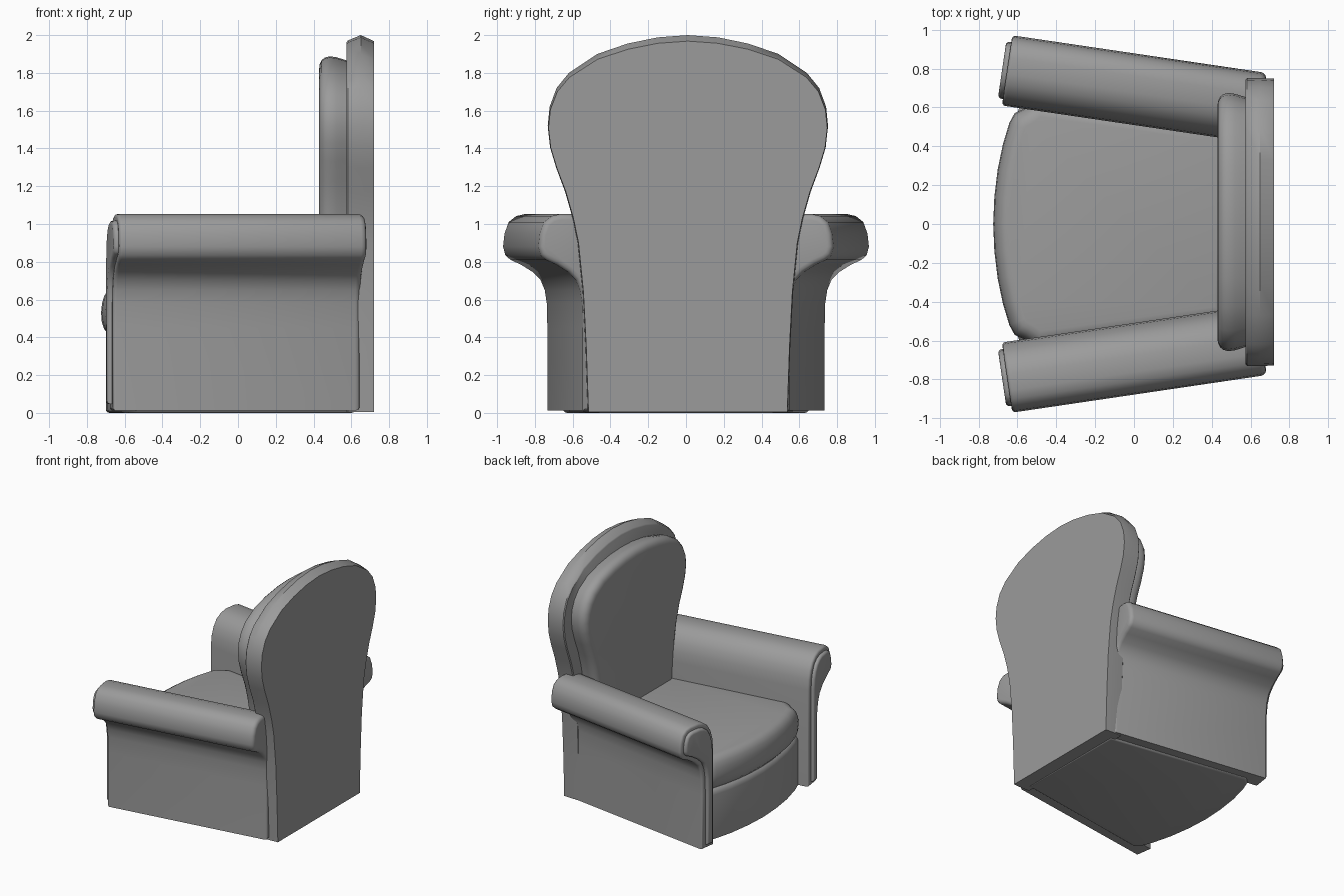
import bpy, bmesh, math
from mathutils import Vector

if "Cube" in bpy.data.objects:
    bpy.data.objects.remove(bpy.data.objects["Cube"])

# Dark grey upholstery
cloth = bpy.data.materials.new("upholstery")
cloth.diffuse_color = (.33, .33, .33, 1)
cloth.use_nodes = True
cloth.node_tree.nodes["Principled BSDF"].inputs["Base Color"].default_value = cloth.diffuse_color


def inset(pts, d):
    """Offset a closed 2D outline inwards by d."""
    n = len(pts)
    area = sum(pts[i][0] * pts[(i + 1) % n][1] - pts[(i + 1) % n][0] * pts[i][1] for i in range(n))
    s = 1 if area > 0 else -1
    out = []
    for i in range(n):
        p = Vector(pts[i])
        a = (p - Vector(pts[i - 1])).normalized()
        b = (Vector(pts[(i + 1) % n]) - p).normalized()
        na, nb = Vector((-a.y, a.x)), Vector((-b.y, b.x))
        out.append(p + s * d * (na + nb) / max(1 + na.dot(nb), 0.5))
    return out


def stack(name, outline, layers, place):
    """Loft an outline through (depth, inset) layers and cap both ends."""
    bm = bmesh.new()
    rings = [[bm.verts.new(place(p[0], p[1], depth)) for p in inset(outline, d)]
             for depth, d in layers]
    n = len(outline)
    for r0, r1 in zip(rings, rings[1:]):
        for i in range(n):
            j = (i + 1) % n
            bm.faces.new((r0[i], r0[j], r1[j], r1[i]))
    bm.faces.new(rings[0])
    bm.faces.new(rings[-1])
    bmesh.ops.recalc_face_normals(bm, faces=bm.faces)
    me = bpy.data.meshes.new(name)
    bm.to_mesh(me)
    bm.free()
    me.shade_smooth()
    me.set_sharp_from_angle(angle=math.radians(38))
    me.materials.append(cloth)
    ob = bpy.data.objects.new(name, me)
    bpy.context.collection.objects.link(ob)
    return ob


def rounded(d0, d1, r0, r1, steps=4):
    """Layers from d0 to d1 with quarter-round ends of radius r0 and r1."""
    q = [i / steps * math.pi / 2 for i in range(steps + 1)]
    lo = [(d0 + r0 * (1 - math.cos(t)), r0 * (1 - math.sin(t))) for t in q] if r0 else [(d0, 0)]
    hi = [(d1 - r1 * (1 - math.sin(t)), r1 * (1 - math.cos(t))) for t in q] if r1 else [(d1, 0)]
    return lo + hi


def mirrored(half):
    """Close a half outline whose second value is the width (centre points stay single)."""
    return half + [(a, -w) for a, w in reversed(half) if abs(w) > 1e-6]


def flat(a, b, d):
    """Plan outline stacked upwards."""
    return (a, b, d)


def upright(z, y, d):
    """Upright outline stacked along x."""
    return (d, y + .01, z)


def ridged(z, y, d):
    """Upright outline with a ridge along its top."""
    return (d, y + .01, .005 if z < .1 else z - .4 * abs(d - .65) * max(0, (z - 1.2) / .8))


# Scroll arms: (width, height) profile, splayed towards the front
ARM = [(0, .012), (0, .80), (.008, .88), (.028, .945), (.062, 1.0), (.11, 1.036), (.165, 1.052),
       (.25, 1.052), (.295, 1.042), (.335, 1.01), (.357, .95), (.365, .88), (.353, .835),
       (.325, .81), (.27, .785), (.205, .745), (.165, .705), (.142, .65), (.131, .58),
       (.128, .45), (.128, .012)]
ANG = math.radians(8.4)
for side, label in ((1, "left"), (-1, "right")):
    def arm_place(v, z, u, side=side):
        return (-.68 + u * math.cos(ANG) + v * math.sin(ANG),
                side * (.61 - u * math.sin(ANG) + v * math.cos(ANG)), z)
    stack(label + "_arm", ARM, rounded(0, 1.325, .018, .03, 3), arm_place)
    # Raised panel on the arm front
    stack(label + "_arm_panel", inset(ARM, .034), rounded(-.026, .03, .02, 0, 4), arm_place)

# Base with bowed front
base = mirrored([(-.70, 0), (-.69, .18), (-.664, .36), (-.622, .52), (-.59, .60),
                 (-.54, .65), (.62, .47)])
stack("seat_base", base, rounded(0, .42, .02, .055), flat)

# Seat cushion, bowed front with rounded edge
cushion = mirrored([(-.725, 0), (-.719, .14), (-.702, .28), (-.675, .41), (-.642, .52),
                    (-.615, .57), (-.57, .592), (-.50, .64), (.50, .50)])
c_layers = [(.395, .085), (.41, .045), (.44, .018), (.48, .004), (.53, 0),
            (.58, .005), (.62, .017), (.648, .036), (.662, .06), (.667, .085)]
stack("seat_cushion", cushion, c_layers, flat)

# Back shell: (height, half width) outline
back = mirrored([(.005, .53), (.35, .542), (.64, .557), (.9, .583), (1.03, .61), (1.17, .65),
                 (1.30, .698), (1.41, .73), (1.52, .742), (1.62, .732), (1.72, .695),
                 (1.80, .63), (1.90, .48), (1.955, .32), (1.988, .16), (2.0, 0)])
stack("back_shell", back, [(.575, .008), (.582, .001), (.65, 0), (.72, .004)], ridged)

# Padded back cushion, same outline smaller
pad = mirrored([(.45, .46), (.75, .49), (.98, .515), (1.10, .54), (1.22, .575), (1.33, .62),
                (1.43, .652), (1.52, .665), (1.60, .655), (1.68, .62), (1.75, .56),
                (1.82, .44), (1.86, .29), (1.882, .14), (1.888, 0)])
stack("back_cushion", pad,
      [(.43, .062), (.433, .04), (.443, .02), (.46, .007), (.485, 0), (.52, .005),
       (.55, .014), (.585, .025)], upright)
